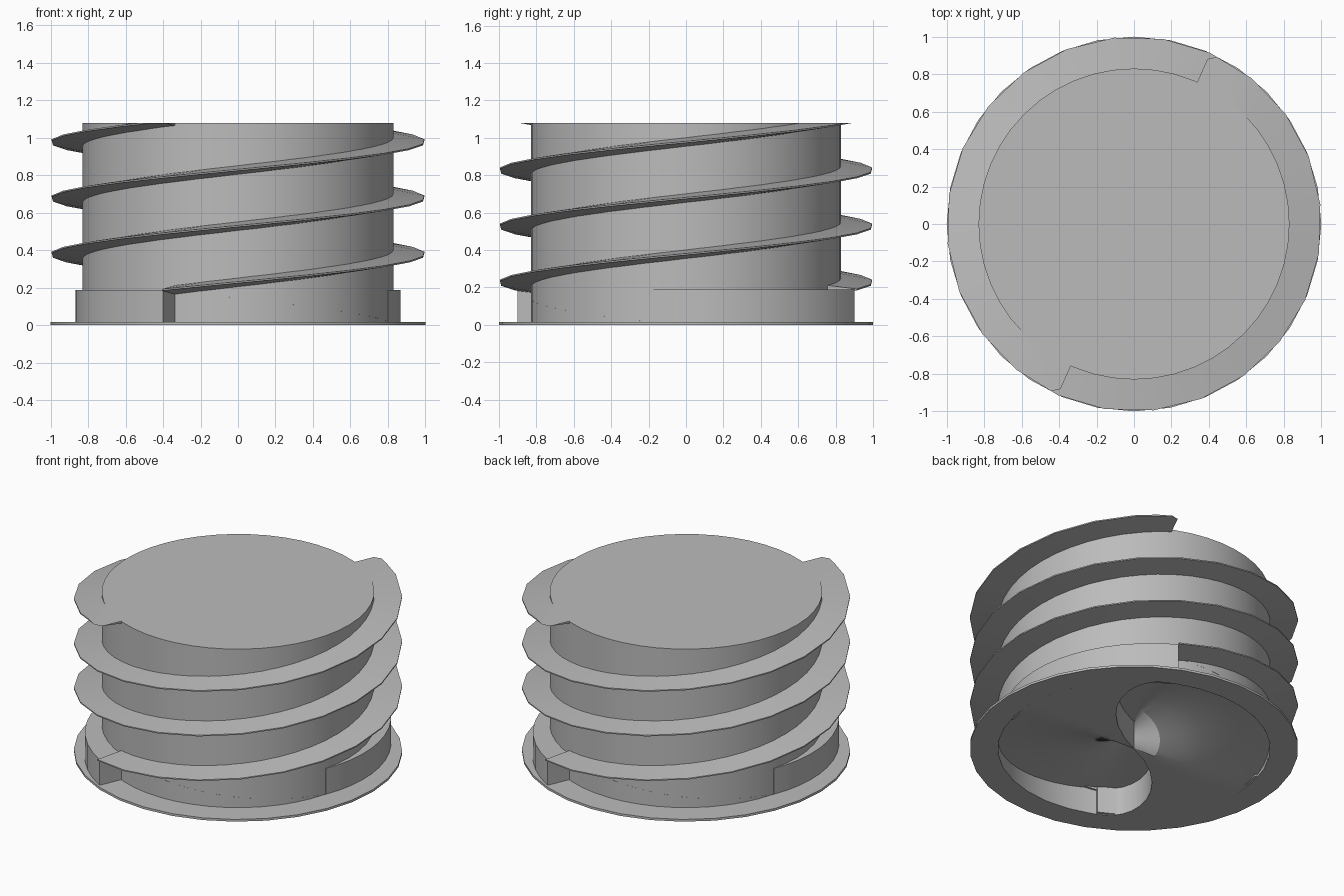
import bpy, bmesh
from math import radians, cos, sin, sqrt
from mathutils import Vector

if "Cube" in bpy.data.objects:
    bpy.data.objects.remove(bpy.data.objects["Cube"])

CORE_R, OUTER_R, TOP = 0.83, 1.0, 1.08
STEP_H, LIP = 0.188, 0.015
START = 246            # angle where the first thread begins
PITCH = 0.6            # rise of one thread per turn

grey = bpy.data.materials.new("plain_grey")
grey.use_nodes = True
COLOUR = (0.5, 0.5, 0.5, 1)
grey.diffuse_color = COLOUR
grey.node_tree.nodes["Principled BSDF"].inputs["Base Color"].default_value = COLOUR


def polar(r, deg, z):
    a = radians(deg)
    return Vector((r * cos(a), r * sin(a), z))


def finish(bm, name, recalc=True):
    bmesh.ops.remove_doubles(bm, verts=bm.verts, dist=0.0005)
    if recalc:
        bmesh.ops.recalc_face_normals(bm, faces=bm.faces)
    mesh = bpy.data.meshes.new(name)
    bm.to_mesh(mesh)
    bm.free()
    mesh.materials.append(grey)
    ob = bpy.data.objects.new(name, mesh)
    bpy.context.collection.objects.link(ob)
    bpy.ops.object.select_all(action='DESELECT')
    ob.select_set(True)
    bpy.context.view_layer.objects.active = ob
    bpy.ops.object.shade_smooth_by_angle(angle=radians(25))
    return ob


def skin(bm, rings, closed_profile=True):
    """Bridge consecutive rows of points with quads."""
    rows = [[bm.verts.new(p) for p in ring] for ring in rings]
    n = len(rows[0])
    for a, b in zip(rows, rows[1:]):
        for i in range(n if closed_profile else n - 1):
            j = (i + 1) % n
            bm.faces.new((a[i], a[j], b[j], b[i]))
    return rows


# Core: open-bottomed drum
bm = bmesh.new()
ring = [polar(CORE_R, i * 7.5, 0) for i in range(48)]
rows = skin(bm, [ring, [p + Vector((0, 0, TOP)) for p in ring]])
bm.faces.new(rows[1])
finish(bm, "core_drum")

# Base flange: thin ring
bm = bmesh.new()
section = [(CORE_R, 0), (OUTER_R, 0), (OUTER_R, LIP), (CORE_R, LIP)]
skin(bm, [[polar(r, k * 11.25, z) for r, z in section] for k in range(33)])
finish(bm, "base_flange")


# Underside: two spiral ramps, each ending in a curved step
def step_angle(r):
    return START - 3 - 40 * sqrt(max(0, 1 - r / CORE_R))


def depth(deg):
    return STEP_H * min(1, max(0, 1 - (deg - START + 3) / 113))


RADII = [CORE_R * (1 - (1 - i / 10) ** 2) for i in range(11)]
bm = bmesh.new()
for turn in (0, 180):
    def ramp_point(r, t, flat=False):
        deg = step_angle(r) + 180 * t
        return polar(r, deg + turn, 0 if flat else depth(deg))

    ts = [i / 30 for i in range(31)]
    # ramp floor, faces looking down
    skin(bm, [[ramp_point(r, t) for r in RADII] for t in ts], False)
    # rim wall
    skin(bm, [[ramp_point(CORE_R - 0.002, t), ramp_point(CORE_R - 0.002, t, True)]
              for t in ts if depth(step_angle(CORE_R) + 180 * t) > 0], False)
    # curved step wall
    skin(bm, [[ramp_point(r, 0), ramp_point(r, 0, True)] for r in RADII], False)
# orient every face towards the open cavity
bm.normal_update()
for f in bm.faces:
    c = f.calc_center_median()
    if abs(f.normal.z) > 0.2:
        wrong = f.normal.z > 0
    elif c.length > CORE_R - 0.04 and c.xy.length > CORE_R - 0.01:
        wrong = f.normal.xy.dot(c.xy) > 0
    else:
        wrong = f.normal.xy.dot(Vector((-c.y, c.x))) < 0
    if wrong:
        f.normal_flip()
finish(bm, "underside_ramps", recalc=False)


# Threads and the widening collars that lead into them
def make_thread(name, start):
    bm = bmesh.new()
    rings = []
    for i in range(37):
        deg = i * 15
        z = STEP_H + PITCH * deg / 360
        rings.append([polar(CORE_R - 0.015, start + deg, z - 0.025),
                      polar(OUTER_R, start + deg, z - 0.004),
                      polar(OUTER_R, start + deg, z + 0.004),
                      polar(CORE_R - 0.015, start + deg, z + 0.025)])
    rows = skin(bm, rings)
    bm.faces.new(rows[0])
    bm.faces.new(rows[-1])
    # trim level with the top of the drum
    cut = bmesh.ops.bisect_plane(
        bm, geom=bm.verts[:] + bm.edges[:] + bm.faces[:],
        plane_co=(0, 0, TOP), plane_no=(0, 0, 1), clear_outer=True)
    edges = [e for e in cut["geom_cut"] if isinstance(e, bmesh.types.BMEdge)]
    bmesh.ops.holes_fill(bm, edges=edges, sides=0)
    finish(bm, name)


def make_collar(name, start):
    bm = bmesh.new()
    rings = []
    for i in range(13):
        t = i / 12
        deg = start - 81 * (1 - t)
        r = CORE_R + 0.002 + 0.153 * t
        rings.append([polar(CORE_R - 0.02, deg, 0.005), polar(r, deg, 0.005),
                      polar(r, deg, STEP_H), polar(CORE_R - 0.02, deg, STEP_H)])
    rows = skin(bm, rings)
    bm.faces.new(rows[0])
    bm.faces.new(rows[-1])
    finish(bm, name)


for label, turn in (("first", 0), ("second", 180)):
    make_thread(label + "_thread", START + turn)
    make_collar(label + "_collar", START + turn)
